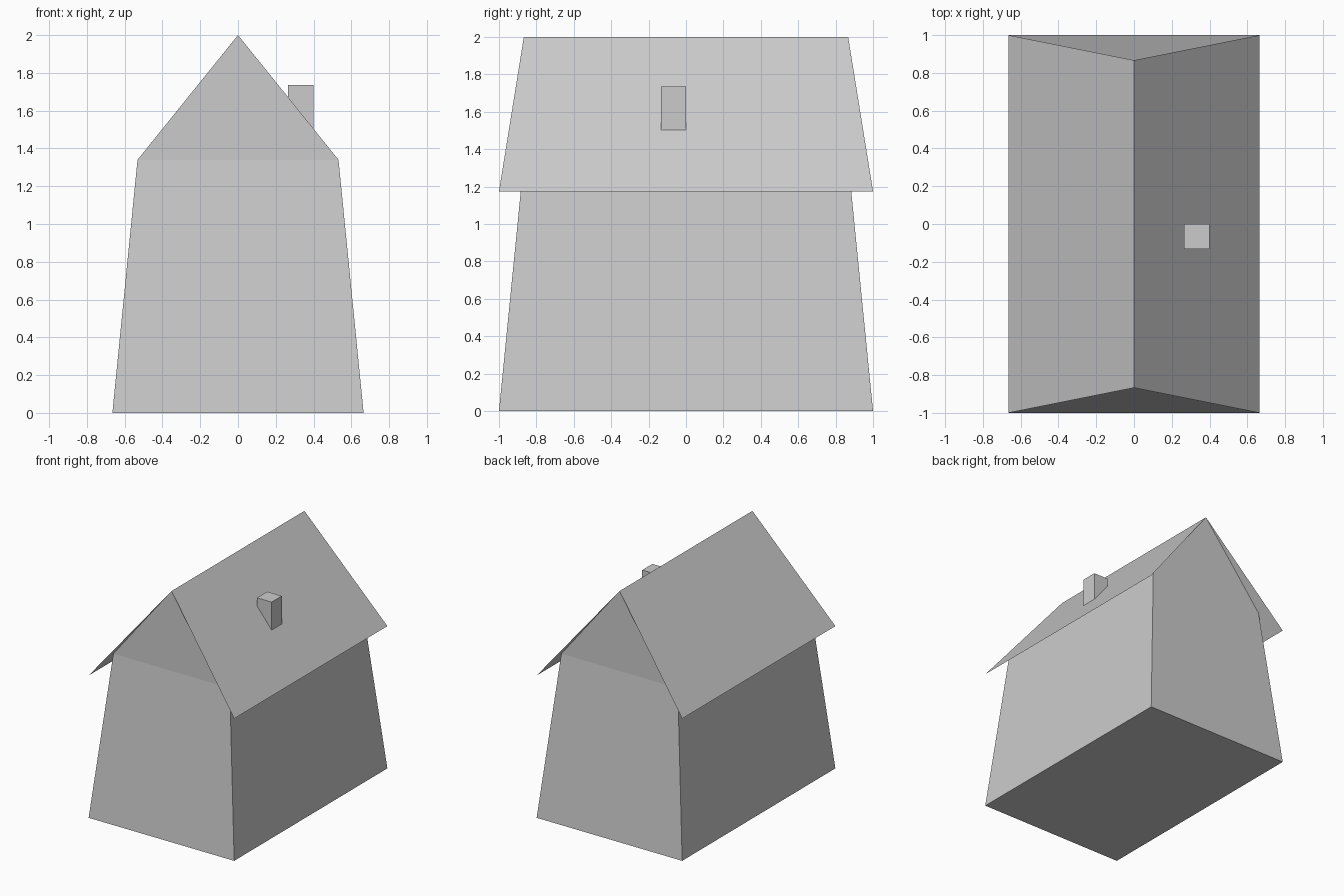
import bpy
import bmesh

cube = bpy.data.objects.get("Cube")
if cube:
    bpy.data.objects.remove(cube, do_unlink=True)

grey = bpy.data.materials.new("light_grey")
grey.use_nodes = True
colour = (0.6, 0.6, 0.6, 1)
grey.diffuse_color = colour
grey.node_tree.nodes["Principled BSDF"].inputs["Base Color"].default_value = colour

# Main dimensions
HALF_W, HALF_L = 0.665, 1.0         # footprint and eaves
KNEE_X, KNEE_Z = 0.532, 1.34        # top of the leaning walls
RIDGE_Y, RIDGE_Z = 0.867, 2.0
SLOPE = (RIDGE_Z - KNEE_Z) / KNEE_X


def roof_z(x):
    return RIDGE_Z - SLOPE * abs(x)


def make_part(name, verts, faces):
    bm = bmesh.new()
    points = [bm.verts.new(v) for v in verts]
    for face in faces:
        bm.faces.new([points[i] for i in face])
    mesh = bpy.data.meshes.new(name)
    bm.to_mesh(mesh)
    bm.free()
    mesh.materials.append(grey)
    obj = bpy.data.objects.new(name, mesh)
    bpy.context.collection.objects.link(obj)
    return obj


# Leaning walls with upright gables, open under the roof
def end_profile(s):
    return [(-HALF_W, s * HALF_L, 0), (HALF_W, s * HALF_L, 0),
            (KNEE_X, s * RIDGE_Y, KNEE_Z), (0, s * RIDGE_Y, RIDGE_Z),
            (-KNEE_X, s * RIDGE_Y, KNEE_Z)]


make_part("house_walls", end_profile(-1) + end_profile(1), [
    (0, 1, 2, 4), (4, 2, 3),        # front wall and gable
    (6, 5, 9, 7), (7, 9, 8),        # back wall and gable
    (1, 6, 7, 2), (5, 0, 4, 9),     # side walls
    (0, 5, 6, 1)])                  # floor

# Thin roof sheets, flaring from the ridge to the overhanging eaves
eave_z = roof_z(HALF_W)
make_part("roof", [
    (0, -RIDGE_Y, RIDGE_Z), (0, RIDGE_Y, RIDGE_Z),
    (HALF_W, -HALF_L, eave_z), (HALF_W, HALF_L, eave_z),
    (-HALF_W, -HALF_L, eave_z), (-HALF_W, HALF_L, eave_z)],
    [(0, 2, 3, 1), (1, 5, 4, 0)])

# Chimney whose foot follows the roof slope
X0, X1, Y0, Y1, TOP = 0.266, 0.4, -0.133, 0.0, 1.735
corners = [(X0, Y0), (X1, Y0), (X1, Y1), (X0, Y1)]
make_part("chimney",
          [(x, y, roof_z(x)) for x, y in corners] + [(x, y, TOP) for x, y in corners],
          [(4, 5, 6, 7)] + [(i, (i + 1) % 4, (i + 1) % 4 + 4, i + 4) for i in range(4)])
